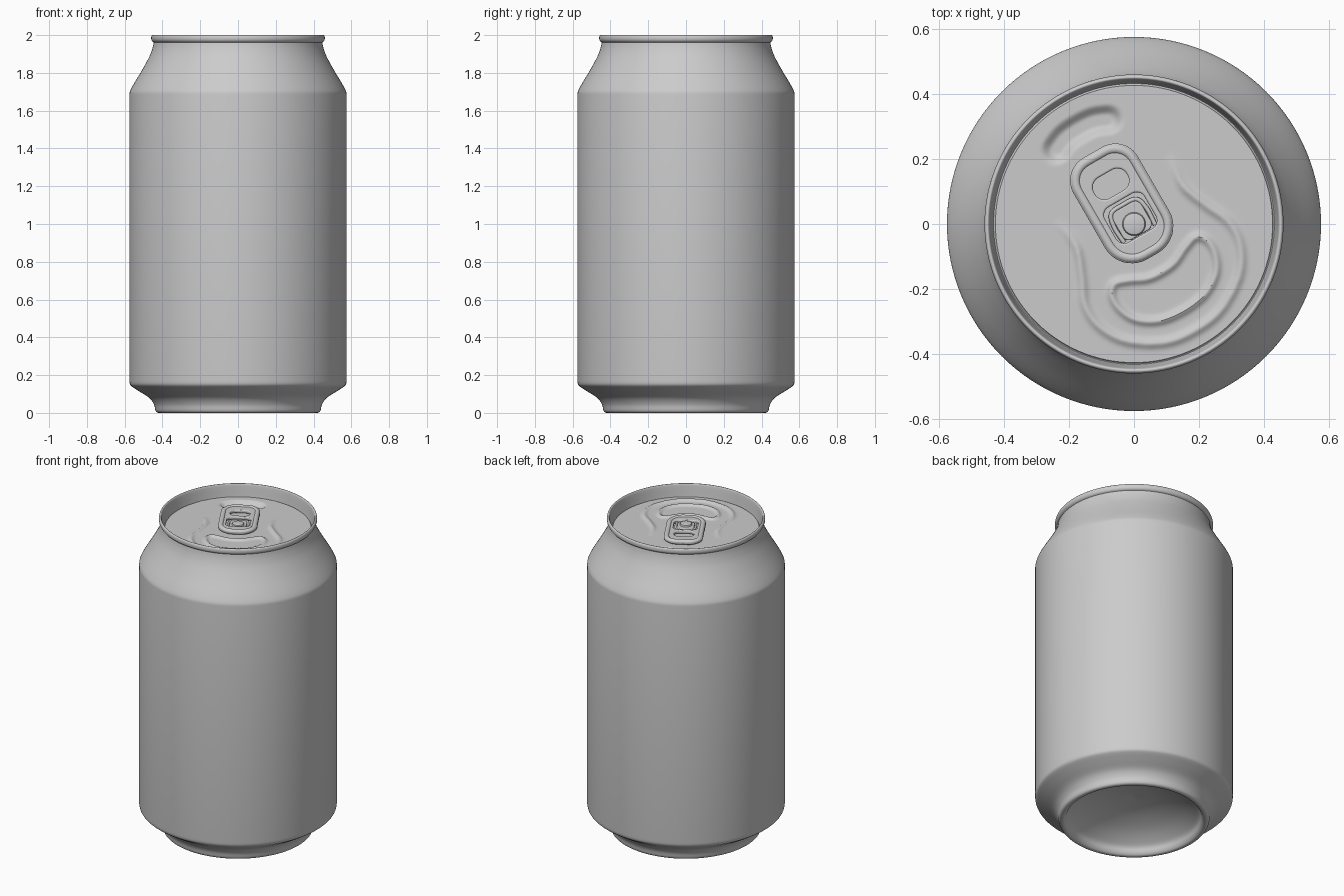
import bpy, bmesh, math
from mathutils import Vector, kdtree

if "Cube" in bpy.data.objects:
    bpy.data.objects.remove(bpy.data.objects["Cube"])

LID_Z = 1.925
TURN = math.radians(30)      # lid features are turned 30 degrees


def smooth(pts, n=8, closed=False):
    """Catmull-Rom curve through 2D points."""
    p = [Vector(q) for q in pts]
    p = [p[-1]] + p + p[:2] if closed else [p[0]] + p + [p[-1]]
    out = []
    for a, b, c, d in zip(p, p[1:], p[2:], p[3:]):
        for i in range(n):
            t = i / n
            out.append(0.5 * (2 * b + (c - a) * t + (2 * a - 5 * b + 4 * c - d) * t * t
                              + (3 * b - a - 3 * c + d) * t ** 3))
    return out if closed else out + [p[-2]]


def mirrored(half):
    """Mirror a half outline that starts on the axis u = 0."""
    return [(-u, v) for u, v in reversed(half[1:])] + half


def rounded(cv, a, b, r_top, r_bot, n=10):
    """Rounded rectangle centred on (0, cv)."""
    out = []
    for su, sv, start, r in ((1, 1, 0, r_top), (-1, 1, 90, r_top),
                             (-1, -1, 180, r_bot), (1, -1, 270, r_bot)):
        for i in range(n + 1):
            t = math.radians(start + 90 * i / n)
            out.append((su * (a - r) + r * math.cos(t), cv + sv * (b - r) + r * math.sin(t)))
    return out


def finish(obj):
    bpy.ops.object.select_all(action='DESELECT')
    obj.select_set(True)
    bpy.context.view_layer.objects.active = obj
    if obj.type == 'CURVE':
        bpy.ops.object.convert(target='MESH')
    bpy.ops.object.shade_smooth_by_angle(angle=math.radians(40))


def revolve(name, profile, segs, height=None):
    """Lathe a (radius, z) profile; optional height(x, y) adds relief."""
    bm = bmesh.new()
    rings = []
    for r, z in profile:
        if r < 1e-5:
            rings.append([bm.verts.new((0, 0, z))] * segs)
            continue
        ring = []
        for i in range(segs):
            t = 2 * math.pi * i / segs
            x, y = r * math.cos(t), r * math.sin(t)
            ring.append(bm.verts.new((x, y, z + (height(x, y) if height else 0))))
        rings.append(ring)
    for lo, hi in zip(rings, rings[1:]):
        for i in range(segs):
            j = (i + 1) % segs
            vs = list(dict.fromkeys((lo[i], lo[j], hi[j], hi[i])))
            bm.faces.new(vs)
    bmesh.ops.recalc_face_normals(bm, faces=bm.faces)
    me = bpy.data.meshes.new(name)
    bm.to_mesh(me)
    bm.free()
    obj = bpy.data.objects.new(name, me)
    bpy.context.collection.objects.link(obj)
    return obj


def curve_part(name, loops, z, closed=True, dims='2D', extrude=0.0, bevel=0.0, offset=0.0):
    cu = bpy.data.curves.new(name, 'CURVE')
    cu.dimensions = dims
    cu.fill_mode = 'BOTH' if dims == '2D' else 'FULL'
    cu.extrude, cu.bevel_depth, cu.bevel_resolution, cu.offset = extrude, bevel, 3, offset
    cu.use_fill_caps = not closed
    for loop in loops:
        sp = cu.splines.new('POLY')
        sp.points.add(len(loop) - 1)
        for p, (u, v) in zip(sp.points, loop):
            p.co = (u, v, 0, 1)
        sp.use_cyclic_u = closed
    obj = bpy.data.objects.new(name, cu)
    bpy.context.collection.objects.link(obj)
    obj.location.z = z
    obj.rotation_euler.z = TURN
    finish(obj)
    return obj


# Can shell: dome, foot, wall, neck, seam and inside of the rim
dome = smooth([(0, 0.165), (0.15, 0.148), (0.28, 0.108), (0.37, 0.055), (0.392, 0.022)], 6)
foot = smooth([(0.397, 0.012), (0.408, 0.002), (0.425, 0.001), (0.437, 0.012), (0.445, 0.045),
               (0.47, 0.08), (0.52, 0.112), (0.56, 0.138), (0.572, 0.152), (0.575, 0.17)], 4)
neck = smooth([(0.575, 1.685), (0.571, 1.705), (0.55, 1.745), (0.505, 1.82),
               (0.47, 1.885), (0.453, 1.93), (0.446, 1.962)], 5)
rim = smooth([(0.453, 1.966), (0.459, 1.976), (0.459, 1.992), (0.454, 2.0), (0.447, 1.999),
              (0.443, 1.985), (0.436, 1.935), (0.433, 1.918), (0.429, 1.918), (0.426, LID_Z)], 3)
finish(revolve("can_body", dome + foot + neck + rim, 128))

# Lid relief: pouring opening bead, outer bead and finger dent
mouth = [(0, -0.172), (0.05, -0.166), (0.10, -0.143), (0.145, -0.131), (0.17, -0.16),
         (0.168, -0.21), (0.14, -0.26), (0.08, -0.297), (0, -0.308)]
mouth_line = smooth(mouth + [(-u, v) for u, v in mouth[-2:0:-1]], 14, True)
outer_line = smooth(mirrored([(0, -0.378), (0.1, -0.363), (0.2, -0.30), (0.25, -0.22),
                              (0.255, -0.14), (0.22, -0.06), (0.189, 0.03), (0.2, 0.125)]), 14)
dent_line = smooth(mirrored([(0, 0.338), (0.05, 0.334), (0.09, 0.318)]), 14)


def tree(line):
    kd = kdtree.KDTree(len(line))
    for i, p in enumerate(line):
        kd.insert((p[0], p[1], 0), i)
    kd.balance()
    return kd


mouth_kd, outer_kd, dent_kd = tree(mouth_line), tree(outer_line), tree(dent_line)


def relief(x, y):
    c, s = math.cos(TURN), math.sin(TURN)
    p = (x * c + y * s, y * c - x * s, 0)
    h = 0.012 * math.exp(-(mouth_kd.find(p)[2] / 0.012) ** 2)
    fade = min(1, max(0, (0.13 - p[1]) / 0.12))
    h += 0.011 * fade * math.exp(-(outer_kd.find(p)[2] / 0.014) ** 2)
    t = min(1, max(0, (0.05 - dent_kd.find(p)[2]) / 0.035))
    return h - 0.02 * t * t * (3 - 2 * t)


finish(revolve("lid", [(0.426 * i / 80, LID_Z) for i in range(81)], 224, relief))

# Pull tab: plate with holes, curled edge, hole edge and rivet tongue
outline = rounded(0.07, 0.114, 0.184, 0.08, 0.095)
finger = rounded(0.142, 0.058, 0.036, 0.034, 0.034)
window = rounded(0.022, 0.07, 0.062, 0.028, 0.028)
curve_part("tab_plate", [outline, finger, window], LID_Z + 0.02,
           extrude=0.004, bevel=0.006, offset=-0.006)
curve_part("tab_curled_edge", [rounded(0.07, 0.098, 0.168, 0.066, 0.08)], LID_Z + 0.02,
           dims='3D', bevel=0.016)
curve_part("tab_tongue", [rounded(0.012, 0.05, 0.05, 0.022, 0.022)], LID_Z + 0.014,
           extrude=0.003, bevel=0.004, offset=-0.004)
c_path = smooth([(-0.055, -0.035), (-0.058, 0.02), (-0.045, 0.062), (0, 0.068),
                 (0.045, 0.062), (0.058, 0.02), (0.055, -0.035)], 6)
curve_part("tab_tongue_bead", [c_path], LID_Z + 0.016, closed=False, dims='3D', bevel=0.007)

# Rivet
finish(revolve("rivet", [(0.036, LID_Z - 0.002), (0.036, LID_Z + 0.025), (0.033, LID_Z + 0.03),
                         (0.026, LID_Z + 0.032), (0, LID_Z + 0.033)], 40))
